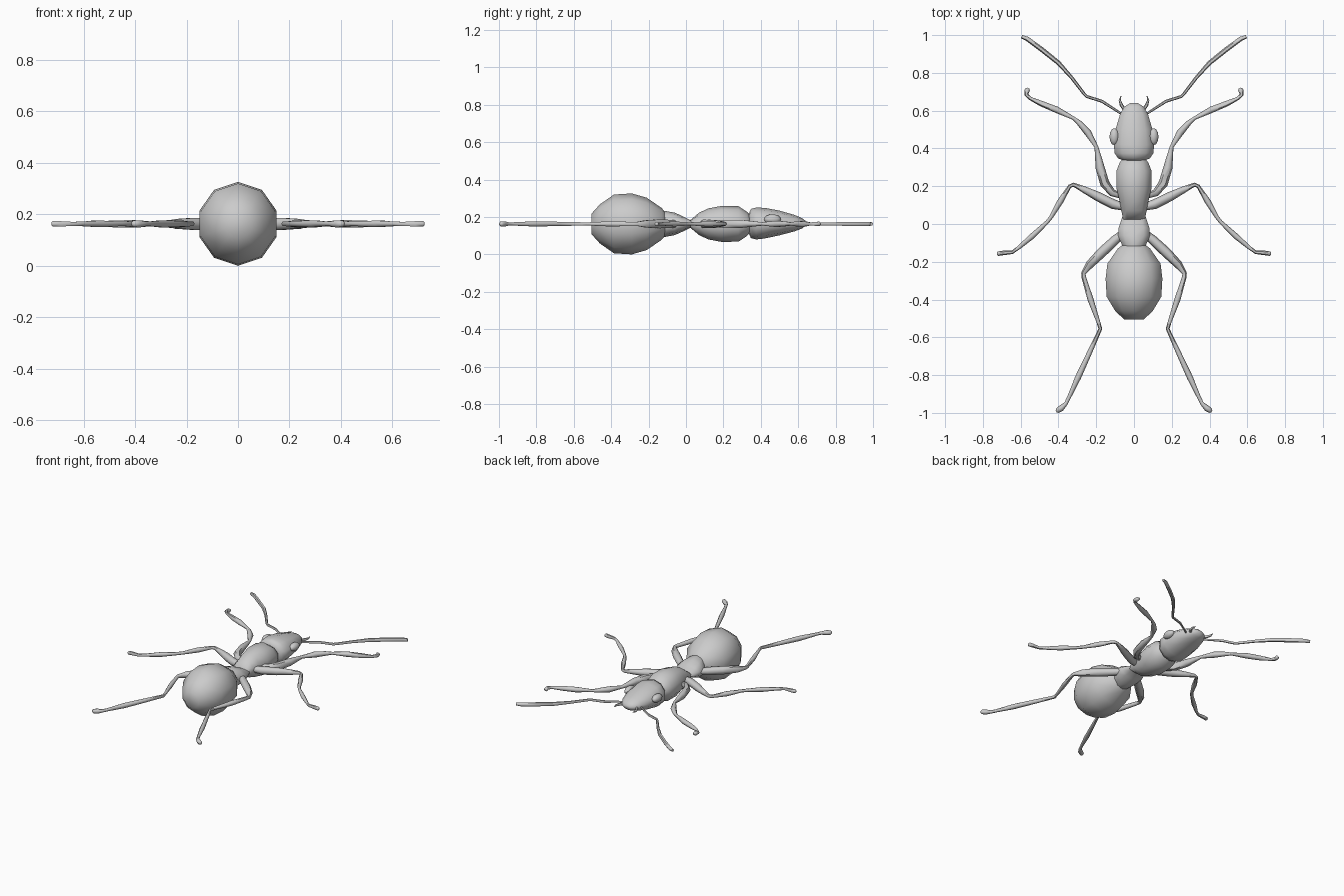
import bpy, bmesh, math
from mathutils import Vector

Z0 = 0.163


def loft(name, rings, angle=60):
    """Skin a list of vertex rings, cap both ends, shade smooth."""
    bm = bmesh.new()
    rows = [[bm.verts.new(p) for p in ring] for ring in rings]
    n = len(rows[0])
    for a, b in zip(rows, rows[1:]):
        for i in range(n):
            j = (i + 1) % n
            bm.faces.new((a[i], a[j], b[j], b[i]))
    bm.faces.new(rows[0])
    bm.faces.new(rows[-1])
    bmesh.ops.recalc_face_normals(bm, faces=bm.faces)
    mesh = bpy.data.meshes.new(name)
    bm.to_mesh(mesh)
    bm.free()
    ob = bpy.data.objects.new(name, mesh)
    bpy.context.collection.objects.link(ob)
    bpy.ops.object.select_all(action='DESELECT')
    ob.select_set(True)
    bpy.context.view_layer.objects.active = ob
    bpy.ops.object.shade_smooth_by_angle(angle=math.radians(angle))
    return ob


def body(name, profile, n=10):
    """Profile rows: y, half width, half height, centre height."""
    loft(name, [[(rx * math.sin(2 * math.pi * i / n), y,
                  zc + rz * math.cos(2 * math.pi * i / n)) for i in range(n)]
                for y, rx, rz, zc in profile])


def limb(name, path, n=6, z=Z0):
    """Flat-lying limb on both sides; path rows: x, y, radius."""
    pts = [Vector((x, y)) for x, y, r in path]
    for side, label in ((1, "right"), (-1, "left")):
        rings = []
        for k, (x, y, r) in enumerate(path):
            d0 = (pts[k] - pts[max(k - 1, 0)])
            d1 = (pts[min(k + 1, len(pts) - 1)] - pts[k])
            t = (d0.normalized() if d0.length else d0) + (d1.normalized() if d1.length else d1)
            t.normalize()
            ring = []
            for i in range(n):
                a = 2 * math.pi * i / n
                w = r * math.cos(a)
                ring.append((side * (x - t.y * w), y + t.x * w, z + r * math.sin(a)))
            rings.append(ring)
        loft(label + "_" + name, rings)


# Abdomen, waist, thorax and head
body("abdomen", [(-.505, .055, .055, Z0), (-.46, .105, .105, Z0), (-.385, .152, .157, Z0),
                 (-.29, .158, .163, Z0), (-.21, .148, .14, Z0),
                 (-.13, .09, .085, Z0), (-.10, .05, .05, Z0)])
body("waist", [(-.15, .045, .06, Z0), (-.115, .065, .07, Z0), (-.06, .09, .06, Z0),
               (-.02, .085, .042, Z0), (.03, .068, .017, Z0), (.05, .06, .015, Z0)])
body("thorax", [(.02, .06, .018, Z0), (.07, .07, .06, Z0), (.12, .08, .083, Z0),
                (.19, .098, .096, Z0), (.28, .098, .095, Z0),
                (.325, .08, .065, Z0), (.35, .06, .04, Z0)])
body("head", [(.335, .055, .05, .165), (.347, .088, .078, .165), (.375, .108, .085, .165),
              (.42, .112, .082, .167), (.50, .103, .066, .168), (.58, .078, .044, .167),
              (.62, .055, .028, .166), (.64, .022, .012, .166)])

# Eyes
for side, label in ((1, "right"), (-1, "left")):
    bpy.ops.mesh.primitive_uv_sphere_add(segments=12, ring_count=8, radius=1,
                                         location=(side * .104, .462, .188))
    eye = bpy.context.object
    eye.name = label + "_eye"
    eye.scale = (.026, .045, .026)
    bpy.ops.object.shade_smooth()

# Mandibles and antennae
limb("mandible", [(.05, .605, .009), (.067, .63, .009), (.075, .655, .006), (.069, .678, .002)])
limb("antenna", [(.05, .57, .006), (.08, .592, .006), (.17, .65, .008), (.25, .675, .008),
                 (.265, .69, .008), (.33, .775, .009), (.40, .853, .012), (.49, .925, .013),
                 (.565, .98, .012), (.595, .992, .009)])

# Legs
limb("front_leg", [(.07, .15, .015), (.115, .165, .02), (.155, .215, .025), (.18, .30, .024),
                   (.192, .37, .015), (.2, .41, .01), (.245, .485, .019), (.29, .535, .014),
                   (.32, .56, .009), (.41, .605, .017), (.49, .637, .015), (.55, .665, .009),
                   (.57, .685, .011), (.565, .71, .014), (.56, .72, .006)])
limb("middle_leg", [(.05, .09, .02), (.11, .105, .026), (.19, .145, .025), (.26, .18, .018),
                    (.32, .208, .011), (.34, .20, .010), (.39, .12, .016), (.44, .035, .010),
                    (.46, .01, .010), (.54, -.065, .015), (.61, -.125, .010), (.645, -.15, .009),
                    (.69, -.153, .012), (.72, -.157, .012), (.725, -.157, .006)])
limb("rear_leg", [(.05, -.04, .018), (.10, -.085, .025), (.17, -.15, .027), (.235, -.215, .022),
                  (.268, -.262, .012), (.265, -.285, .012), (.23, -.40, .016), (.19, -.515, .010),
                  (.178, -.555, .010), (.235, -.68, .013), (.295, -.81, .016), (.345, -.92, .010),
                  (.36, -.95, .010), (.385, -.975, .016), (.405, -.988, .014), (.412, -.992, .006)])
